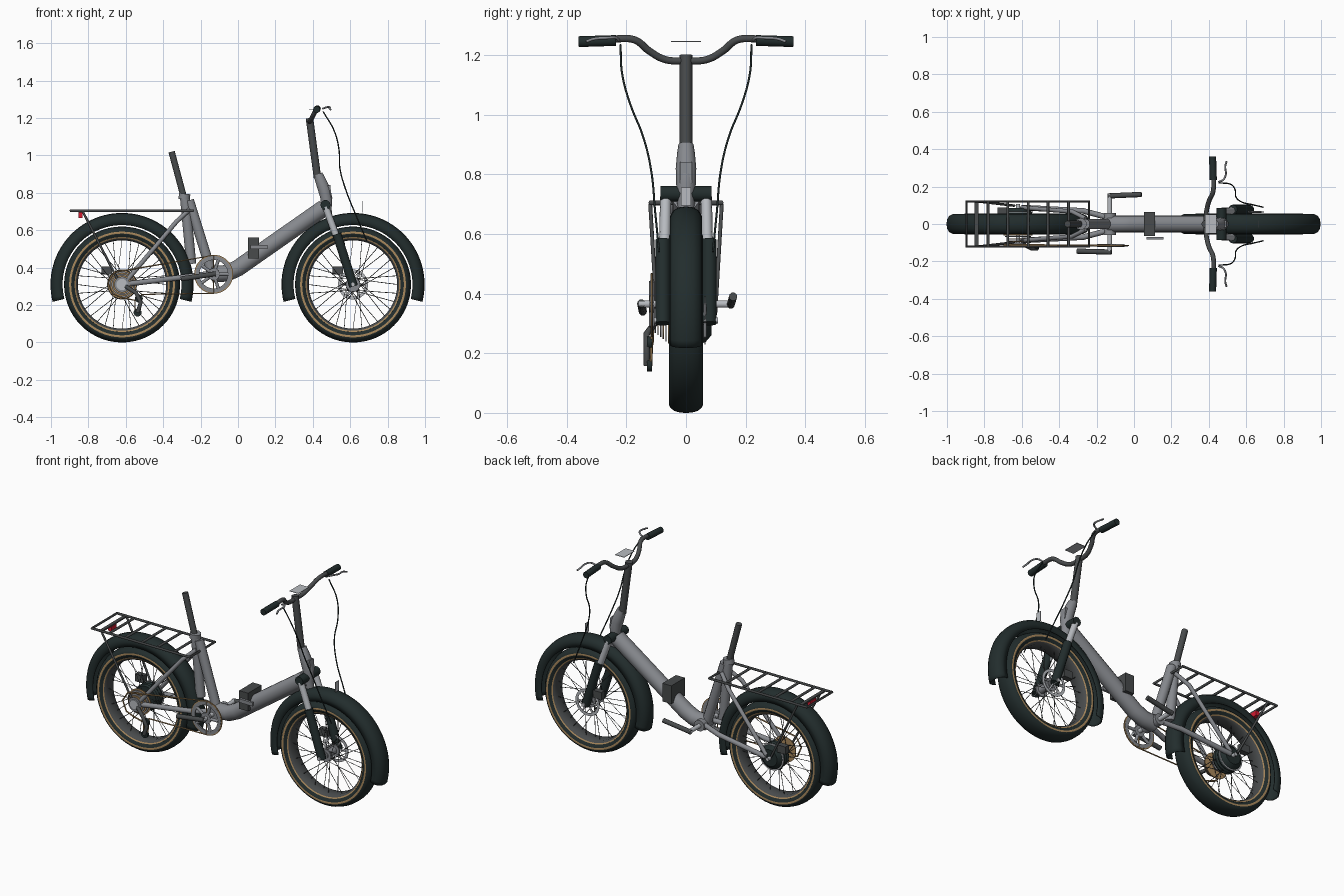
import bpy, bmesh
from math import sin, cos, pi, radians
from mathutils import Vector, Matrix

if "Cube" in bpy.data.objects:
    bpy.data.objects.remove(bpy.data.objects["Cube"])


def material(name, r, g, b):
    m = bpy.data.materials.new(name)
    m.use_nodes = True
    m.diffuse_color = (r, g, b, 1)
    m.node_tree.nodes["Principled BSDF"].inputs["Base Color"].default_value = (r, g, b, 1)
    return m


BLACK = material("black_rubber", .016, .026, .026)
DARK = material("dark_grey", .065, .07, .072)
GREY = material("frame_grey", .24, .25, .27)
SILVER = material("silver", .48, .5, .53)
TAN = material("tan", .40, .25, .11)
RED = material("red", .65, .01, .03)


def finish(name, mesh, mats, smooth=True):
    for m in mats:
        mesh.materials.append(m)
    ob = bpy.data.objects.new(name, mesh)
    bpy.context.collection.objects.link(ob)
    if smooth:
        bpy.ops.object.select_all(action='DESELECT')
        ob.select_set(True)
        bpy.context.view_layer.objects.active = ob
        bpy.ops.object.shade_smooth_by_angle(angle=radians(40))
    return ob


def from_bmesh(name, bm, mats, smooth=True):
    mesh = bpy.data.meshes.new(name)
    bm.to_mesh(mesh)
    bm.free()
    return finish(name, mesh, mats, smooth)


def tubes(name, paths, r, mat, radii=None, curved=False, closed=False, sides=3):
    """Round tubes along one or more paths, joined in one object."""
    cu = bpy.data.curves.new(name, 'CURVE')
    cu.dimensions = '3D'
    cu.bevel_depth, cu.bevel_resolution = r, sides
    cu.use_fill_caps = True
    for pts in paths:
        if curved:
            s = cu.splines.new('BEZIER')
            s.resolution_u = 8
            s.bezier_points.add(len(pts) - 1)
            ends = s.bezier_points
        else:
            s = cu.splines.new('POLY')
            s.points.add(len(pts) - 1)
            ends = s.points
        s.use_cyclic_u = closed
        for i, (e, p) in enumerate(zip(ends, pts)):
            e.co = p if curved else (*p, 1)
            e.radius = radii[i] if radii else 1
            if curved:
                e.handle_left_type = e.handle_right_type = 'AUTO'
    tmp = bpy.data.objects.new(name + "_path", cu)
    mesh = bpy.data.meshes.new_from_object(tmp)
    mesh.materials.clear()
    bpy.data.objects.remove(tmp)
    return finish(name, mesh, [mat])


def lathe(name, profile, centre, mats, rule=None, arc=None, closed=False, n=56):
    """Turn (radius, y) points about a y axis; rule picks a material per strip."""
    bm = bmesh.new()
    a0, a1 = arc or (0, 2 * pi)
    rows = n + 1 if arc else n
    grid = []
    for i in range(rows):
        a = a0 + (a1 - a0) * i / n
        grid.append([bm.verts.new((centre[0] + r * cos(a), centre[1] + y, centre[2] + r * sin(a)))
                     for r, y in profile])
    k = len(profile)
    for i in range(n):
        A, B = grid[i], grid[(i + 1) % rows]
        for j in range(k if closed else k - 1):
            f = bm.faces.new((A[j], A[(j + 1) % k], B[(j + 1) % k], B[j]))
            f.material_index = rule(j) if rule else 0
    bmesh.ops.remove_doubles(bm, verts=bm.verts, dist=1e-5)
    bmesh.ops.recalc_face_normals(bm, faces=bm.faces)
    return from_bmesh(name, bm, mats)


def disc(name, c, r, half, mat, inner=0):
    prof = [(inner, -half), (r, -half), (r, half), (inner, half)]
    return lathe(name, prof, c, [mat], closed=inner > 0, n=40)


def box(name, c, size, mat, tilt=0):
    bm = bmesh.new()
    m = Matrix.Translation(c) @ Matrix.Rotation(tilt, 4, 'Y') @ Matrix.Diagonal((*size, 1))
    bmesh.ops.create_cube(bm, size=1, matrix=m)
    return from_bmesh(name, bm, [mat], False)


def both(*pts):
    """A path and its mirror image across the bike."""
    return [[(x, s * y, z) for x, y, z in pts] for s in (-1, 1)]


def mirrored(half):
    return half + [(r, -y) for r, y in reversed(half) if y]


REAR, FRONT = Vector((-.62, 0, .31)), Vector((.615, 0, .31))

# Wheels and mudguards
for side, c in (("rear", REAR), ("front", FRONT)):
    tyre = mirrored([(.252, .045), (.265, .053), (.272, .056), (.283, .057),
                     (.293, .052), (.303, .040), (.309, .02), (.31, 0)])
    lathe(side + "_tyre", tyre, c, [BLACK, TAN], rule=lambda j: int(j in (2, 11)), closed=True)
    rim = mirrored([(.236, .03), (.247, .044), (.254, .047), (.256, .04)])
    lathe(side + "_rim", rim, c, [DARK, TAN], rule=lambda j: int(j in (1, 5)), closed=True)
    guard = lathe(side + "_mudguard", mirrored([(.318, .05), (.348, .051), (.366, .042), (.377, .024), (.38, 0)]),
                  c, [BLACK], arc=(radians(-14), radians(194)))
    mod = guard.modifiers.new("thickness", 'SOLIDIFY')
    mod.thickness, mod.offset = .005, 0
    spokes = []
    for i in range(32):
        a = 2 * pi * i / 32
        b = a + (.9 if i % 4 < 2 else -.9)
        y = .038 if i % 2 else -.038
        spokes.append([c + Vector((.035 * cos(b), y, .035 * sin(b))),
                       c + Vector((.24 * cos(a), y * .3, .24 * sin(a)))])
    tubes(side + "_spokes", spokes, .0018, DARK, sides=0)
    tubes(side + "_hub", [[c + Vector((0, -.05, 0)), c + Vector((0, .05, 0))]], .022, GREY)
    for y in (-.04, .04):
        disc(side + "_hub_flange", c + Vector((0, y, 0)), .038, .004, GREY)
    tubes(side + "_axle", [[c + Vector((0, -.108, 0)), c + Vector((0, .108, 0))]], .011, SILVER)
    # Disc brake
    hub = c + Vector((0, .064, 0))
    disc(side + "_brake_disc", hub, .08, .002, SILVER, inner=.064)
    tubes(side + "_brake_disc_arms", [[hub, hub + Vector((.066 * cos(a), 0, .066 * sin(a)))]
                                      for a in (2 * pi * i / 6 for i in range(6))], .005, SILVER)
    box(side + "_brake_caliper", c + Vector((-.082, .072, .075)), (.055, .035, .045), DARK)

# Hub motor with cooling fins
lathe("hub_motor", [(0, 0), (.07, 0), (.078, .012), (.07, .02), (.078, .03), (.07, .04),
                    (.078, .05), (.072, .066), (.05, .085), (0, .085)], REAR, [BLACK])

# Frame
tubes("main_tube", [[(.46, 0, .72), (.088, 0, .46), (.0, 0, .398), (-.06, 0, .37), (-.14, 0, .365)]],
      .046, GREY, sides=5)
tubes("seat_tube", [[(-.285, 0, .79), (-.25, 0, .42)]], .028, GREY)
tubes("seat_brace", [[(-.262, 0, .76), (-.14, 0, .37)]], .028, GREY)
tubes("seat_collar", [[(-.288, 0, .765), (-.285, 0, .795)]], .032, GREY)
tubes("seat_post", [[(-.355, 0, 1.02), (-.28, 0, .74)]], .018, DARK)
tubes("chain_stays", both((-.14, .035, .37), (-.27, .07, .352), (-.6, .088, .312)), .015, GREY)
tubes("seat_stays", both((-.26, .03, .71), (-.33, .066, .645), (-.6, .088, .325)), .012, GREY)
tubes("bottom_bracket", [[(-.13, -.06, .365), (-.13, .06, .365)]], .034, GREY)

# Folding joint box and latch
box("joint_box", (.083, 0, .505), (.06, .13, .11), DARK)
box("joint_latch", (.112, -.077, .51), (.09, .014, .022), GREY)

# Head, stem and fork
tubes("head_tube", [[(.428, 0, .9), (.44, 0, .87), (.46, 0, .82), (.473, 0, .77), (.472, 0, .71), (.48, 0, .67)]],
      .03, GREY, radii=[.85, 1, 1.15, 1.1, 1, .9])
box("head_hinge", (.482, 0, .805), (.03, .04, .07), GREY, -.1)
tubes("stem_post", [[(.382, 0, 1.2), (.425, 0, .88)]], .021, DARK)
tubes("fork_crown", [[(.468, -.085, .735), (.468, .085, .735)]], .027, BLACK)
tubes("fork_stanchions", both((.468, .068, .725), (.54, .072, .53)), .019, SILVER)
tubes("fork_lowers", both((.528, .078, .58), (.618, .078, .30)), .025, BLACK)

# Handlebar, grips, levers and cables
tubes("handlebar", both((.383, 0, 1.18), (.388, .07, 1.185), (.402, .125, 1.215), (.422, .17, 1.25),
                        (.426, .22, 1.255), (.424, .26, 1.25)), .0125, DARK, curved=True)
tubes("grips", both((.424, .235, 1.249), (.42, .36, 1.245)), .019, BLACK)
tubes("brake_levers", both((.452, .225, 1.25), (.475, .235, 1.258), (.49, .26, 1.258),
                           (.488, .31, 1.254), (.495, .335, 1.245)), .005, GREY, curved=True)
tubes("brake_cables", both((.455, .22, 1.235), (.515, .213, 1.13), (.54, .185, 1.03), (.545, .145, .93),
                           (.575, .118, .82), (.635, .103, .67), (.69, .09, .54)), .0035, BLACK, curved=True)
box("display_plate", (.41, 0, 1.245), (.06, .1, .003), SILVER)
box("headlight_plate", (.665, 0, .726), (.003, .035, .06), SILVER)

# Luggage rack and tail light
tubes("rack_rails", [[(-.895, -.12, .705), (-.24, -.12, .705), (-.24, .12, .705), (-.895, .12, .705)]],
      .0075, DARK, closed=True)
tubes("rack_bars", [[(x, -.12, .705), (x, .12, .705)] for x in (-.78, -.675, -.565, -.46, -.35)], .0075, DARK)
tubes("rack_struts", both((-.83, .12, .7), (-.64, .098, .33)), .0065, DARK)
box("tail_light", (-.842, 0, .68), (.022, .05, .028), RED)
box("tail_light_bracket", (-.842, 0, .699), (.02, .236, .008), DARK)

# Chainring, cranks and chain
ring = Vector((-.13, -.115, .365))
disc("chainring", ring, .098, .004, GREY, inner=.076)
disc("chainring_teeth", ring, .104, .003, TAN, inner=.097)
disc("chainring_boss", ring, .032, .008, GREY)
tubes("chainring_arms", [[ring, ring + Vector((.08 * cos(a), 0, .08 * sin(a)))]
                         for a in (2 * pi * i / 5 for i in range(5))], .009, GREY)
tubes("crank_axle", [[(-.13, -.158, .365), (-.13, .16, .365)]], .013, SILVER)
tubes("right_crank", [[(-.12, -.15, .367), (-.305, -.145, .34)]], .014, DARK)
tubes("left_crank", [[(-.14, .15, .363), (.04, .158, .39)]], .014, DARK)
for i in range(6):
    disc("sprocket", REAR + Vector((0, -.058 - .009 * i, 0)), .077 - .007 * i, .0022, (TAN, GREY)[i % 2], inner=.02)
disc("sprocket_lock", REAR + Vector((0, -.106, 0)), .03, .006, SILVER)
tubes("chain", [[(-.13, -.115, .466), (-.6, -.112, .386), (-.66, -.112, .375), (-.695, -.112, .32),
                 (-.67, -.112, .26), (-.62, -.112, .24), (-.55, -.115, .225), (-.55, -.118, .15),
                 (-.525, -.118, .15), (-.515, -.115, .257), (-.13, -.115, .263)]], .0045, TAN, sides=1, closed=True)

# Rear derailleur
tubes("derailleur_arm", [[(-.6, -.105, .30), (-.545, -.132, .265), (-.52, -.132, .215), (-.537, -.132, .16)]], .011, DARK)
for x, z in ((-.53, .235), (-.537, .16)):
    disc("jockey_wheel", (x, -.122, z), .021, .008, BLACK)
